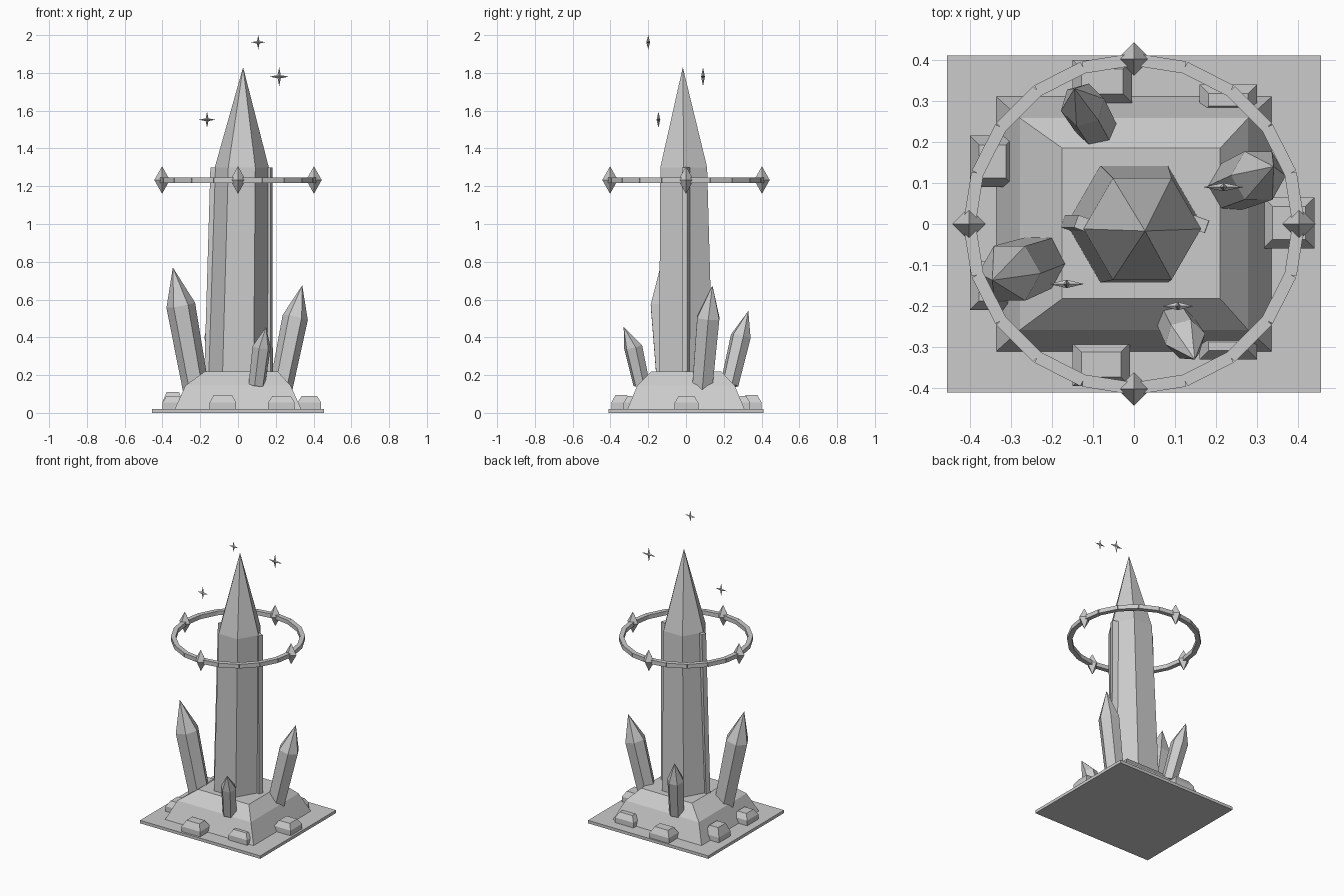
import bpy, bmesh, math
from mathutils import Vector, Matrix

if "Cube" in bpy.data.objects:
    bpy.data.objects.remove(bpy.data.objects["Cube"])

stone = bpy.data.materials.new("pale_stone")
stone.diffuse_color = (0.6, 0.6, 0.6, 1)
stone.use_nodes = True
stone.node_tree.nodes["Principled BSDF"].inputs["Base Color"].default_value = stone.diffuse_color


def finish(name, bm):
    bmesh.ops.recalc_face_normals(bm, faces=bm.faces)
    me = bpy.data.meshes.new(name)
    bm.to_mesh(me)
    bm.free()
    me.materials.append(stone)
    ob = bpy.data.objects.new(name, me)
    bpy.context.collection.objects.link(ob)
    return ob


def loft(name, rings, tip=None):
    """Skin a stack of equal rings, capped, or ending in a point."""
    bm = bmesh.new()
    vs = [[bm.verts.new(p) for p in r] for r in rings]
    n = len(vs[0])
    for a, b in zip(vs, vs[1:]):
        for i in range(n):
            bm.faces.new((a[i], a[(i + 1) % n], b[(i + 1) % n], b[i]))
    bm.faces.new(vs[0][::-1])
    if tip is None:
        bm.faces.new(vs[-1])
    else:
        t = bm.verts.new(tip)
        for i in range(n):
            bm.faces.new((vs[-1][i], vs[-1][(i + 1) % n], t))
    return finish(name, bm)


def rect(x0, x1, y0, y1, z):
    return [(x0, y0, z), (x1, y0, z), (x1, y1, z), (x0, y1, z)]


def hexagon(c, r, axis=(0, 0, 1), turn=0):
    q = Vector((0, 0, 1)).rotation_difference(Vector(axis))
    return [Vector(c) + q @ Vector((r * math.cos(a), r * math.sin(a), 0))
            for a in (math.radians(60 * i + turn) for i in range(6))]


# Ground slab and stepped mound
loft("ground_slab", [rect(-.455, .455, -.41, .41, 0), rect(-.455, .455, -.41, .41, .02)])
loft("mound", [rect(-.335, .335, -.31, .31, .02),
               rect(-.278, .278, -.258, .258, .145),
               rect(-.175, .21, -.182, .185, .22)])

# Rocks: x0, x1, y0, y1, top height
rocks = [(-.4, -.29, .09, .215, .11), (-.4, -.29, -.21, -.09, .09),
         (-.15, -.01, -.395, -.29, .095), (-.15, -.005, .295, .4, .095),
         (.315, .44, -.06, .065, .09), (.16, .3, .265, .34, .09),
         (.16, .3, -.33, -.265, .09)]
for i, (x0, x1, y0, y1, h) in enumerate(rocks):
    m = .022
    loft(f"rock_{i + 1}", [rect(x0, x1, y0, y1, .02),
                           rect(x0, x1, y0, y1, .055),
                           rect(x0 + m, x1 - m, y0 + m, y1 - m, h)])

# Main crystal
loft("main_crystal", [hexagon((0, 0, .18), .165), hexagon((.02, -.012, 1.3), .143)],
     (.027, -.017, 1.83))

# Thin ridges on both sides of the main crystal
for name, xb, xt in (("left_ridge", -.155, -.122), ("right_ridge", .16, .158)):
    rot = Matrix.Rotation(math.radians(-20), 3, 'Z')
    rings = [[rot @ Vector(p) + Vector((x, 0, z)) for p in rect(-.02, .02, -.016, .016, 0)]
             for x, z in ((xb, .18), (xt, 1.3))]
    loft(name, rings)

# Leaning side crystals: base, shoulder, tip, radius, turn
sides = {
    "left_crystal": ((-.22, -.09, .11), (-.303, -.12, .57), (-.345, -.137, .77), .077, 0),
    "right_crystal": ((.225, .085, .12), (.303, .118, .505), (.34, .14, .675), .068, 0),
    "front_crystal": ((.1, -.235, .15), (.125, -.28, .35), (.148, -.33, .455), .05, 15),
    "back_crystal": ((-.09, .23, .15), (-.125, .29, .405), (-.145, .33, .54), .055, 15),
}
for name, (b, s, t, r, turn) in sides.items():
    axis = Vector(s) - Vector(b)
    loft(name, [hexagon(b, r * .9, axis, turn), hexagon(s, r, axis, turn)], t)

# Floating ring of straight segments
bm = bmesh.new()
for i in range(20):
    mat = (Matrix.Rotation(math.radians(18 * i + 9), 4, 'Z')
           @ Matrix.Translation((.396, 0, 1.232))
           @ Matrix.Diagonal((.03, .126, .028, 1)))
    bmesh.ops.create_cube(bm, size=1, matrix=mat)
finish("floating_ring", bm)

# Diamond beads on the ring
for i, (x, y) in enumerate(((.402, 0), (0, .402), (-.402, 0), (0, -.402))):
    r, c = .041, Vector((x, y, 1.233))
    bm = bmesh.new()
    eq = [bm.verts.new(c + Vector(p)) for p in ((r, 0, 0), (0, r, 0), (-r, 0, 0), (0, -r, 0))]
    for h in (.073, -.073):
        v = bm.verts.new(c + Vector((0, 0, h)))
        for k in range(4):
            bm.faces.new((eq[k], eq[(k + 1) % 4], v))
    finish(f"ring_diamond_{i + 1}", bm)

# Four-pointed sparkles
for i, (x, y, z, r) in enumerate(((.107, -.2, 1.962, .038), (.218, .09, 1.78, .05),
                                  (-.164, -.146, 1.552, .043))):
    c = Vector((x, y, z))
    bm = bmesh.new()
    rim = []
    for k in range(8):
        a, d = math.radians(45 * k), (r if k % 2 == 0 else r * .24)
        rim.append(bm.verts.new(c + Vector((d * math.cos(a), 0, d * math.sin(a)))))
    for t in (-.01, .01):
        v = bm.verts.new(c + Vector((0, t, 0)))
        for k in range(8):
            bm.faces.new((rim[k], rim[(k + 1) % 8], v))
    finish(f"sparkle_{i + 1}", bm)
